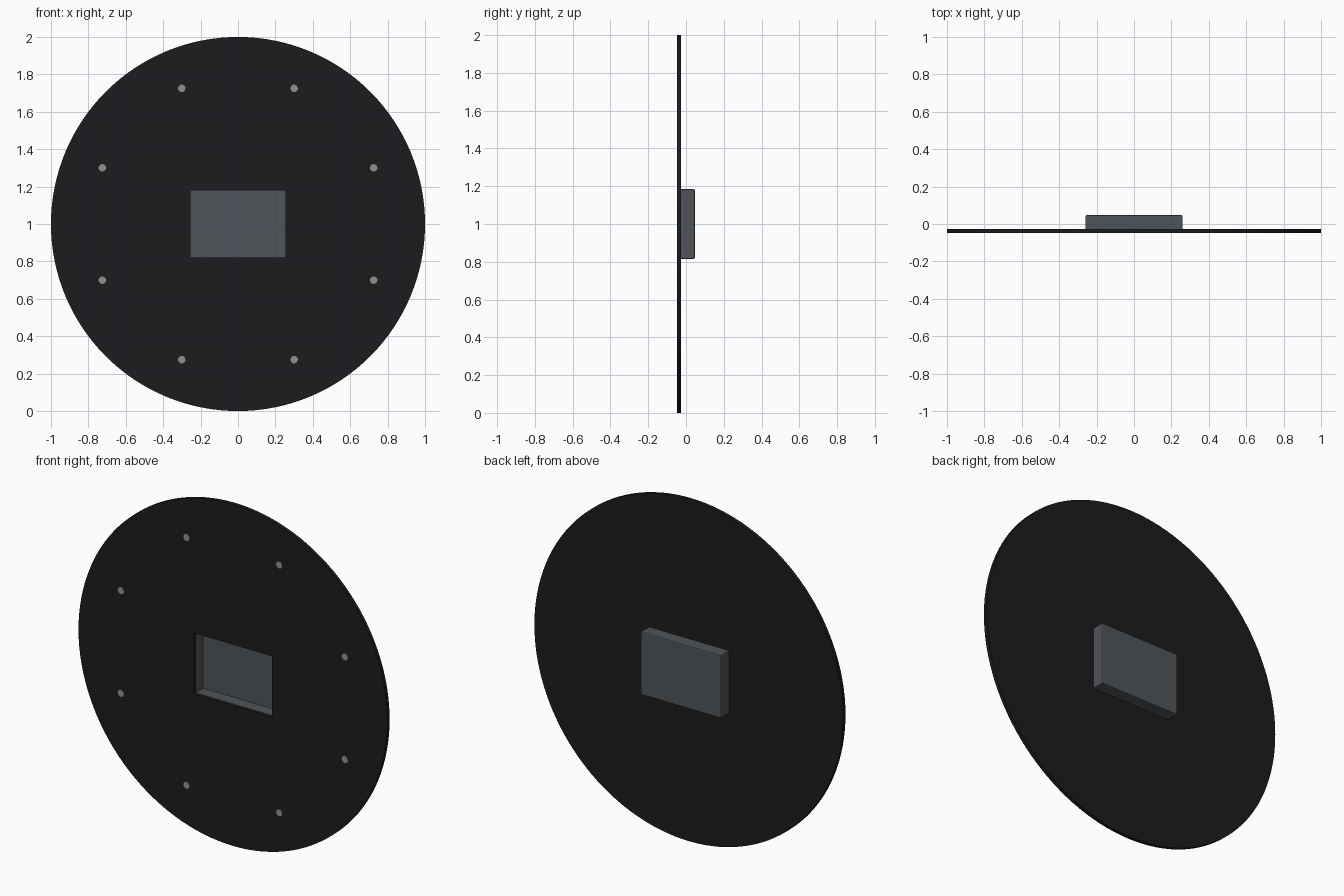
import bpy, bmesh, math
from mathutils import Vector

if "Cube" in bpy.data.objects:
    bpy.data.objects.remove(bpy.data.objects["Cube"])

FRONT, PLATE_BACK, TRAY_BACK = -0.047, -0.026, 0.047
HALF_W, HALF_H, WALL = 0.26, 0.185, 0.007


def material(name, color):
    m = bpy.data.materials.new(name)
    m.diffuse_color = color
    m.use_nodes = True
    m.node_tree.nodes["Principled BSDF"].inputs["Base Color"].default_value = m.diffuse_color
    return m


def disc(name, radius, y0, y1, x, z, sides, mat):
    bpy.ops.mesh.primitive_cylinder_add(
        vertices=sides, radius=radius, depth=y1 - y0,
        location=(x, (y0 + y1) / 2, z), rotation=(math.pi / 2, 0, 0))
    o = bpy.context.object
    o.name = name
    o.data.materials.append(mat)
    bpy.ops.object.shade_smooth_by_angle(angle=math.radians(30))
    return o


def box(name, hx, hz, y0, y1):
    bpy.ops.mesh.primitive_cube_add(size=1, location=(0, (y0 + y1) / 2, 1))
    o = bpy.context.object
    o.name = name
    o.scale = (2 * hx, y1 - y0, 2 * hz)
    bpy.ops.object.transform_apply(location=False, rotation=False, scale=True)
    return o


black = material("black", (0.012, 0.012, 0.013, 1))
smoke = material("smoke_grey", (0.08, 0.09, 0.10, 0.9))
steel = material("steel", (0.28, 0.28, 0.28, 1))

# Round plate with a rectangular window
plate = disc("round_plate", 1.0, FRONT, PLATE_BACK, 0, 1, 128, black)
cutter = box("window_cutter", HALF_W - WALL, HALF_H - WALL, -0.2, 0.2)
cut = plate.modifiers.new("window", 'BOOLEAN')
cut.operation = 'DIFFERENCE'
cut.solver = 'EXACT'
cut.object = cutter
bpy.context.view_layer.objects.active = plate
bpy.ops.object.modifier_apply(modifier="window")
bpy.data.objects.remove(cutter)

# Thin-walled tray behind the window, open to the front
tray = box("recessed_tray", HALF_W, HALF_H, PLATE_BACK, TRAY_BACK)
bm = bmesh.new()
bm.from_mesh(tray.data)
bm.normal_update()
bmesh.ops.delete(bm, geom=[f for f in bm.faces if f.normal.y < -0.9], context='FACES')
edges = [e for e in bm.edges if len(e.link_faces) == 2]
bmesh.ops.bevel(bm, geom=edges, offset=0.006, segments=2, profile=0.5, affect='EDGES')
bm.to_mesh(tray.data)
bm.free()
shell = tray.modifiers.new("wall", 'SOLIDIFY')
shell.thickness = WALL
shell.offset = -1
tray.data.materials.append(smoke)

# Ring of eight flush screw heads
for i in range(8):
    a = math.radians(22.5 + 45 * i)
    disc(f"screw_head_{i + 1}", 0.02, FRONT - 0.001, FRONT + 0.012,
         0.785 * math.cos(a), 1 + 0.785 * math.sin(a), 24, steel)
